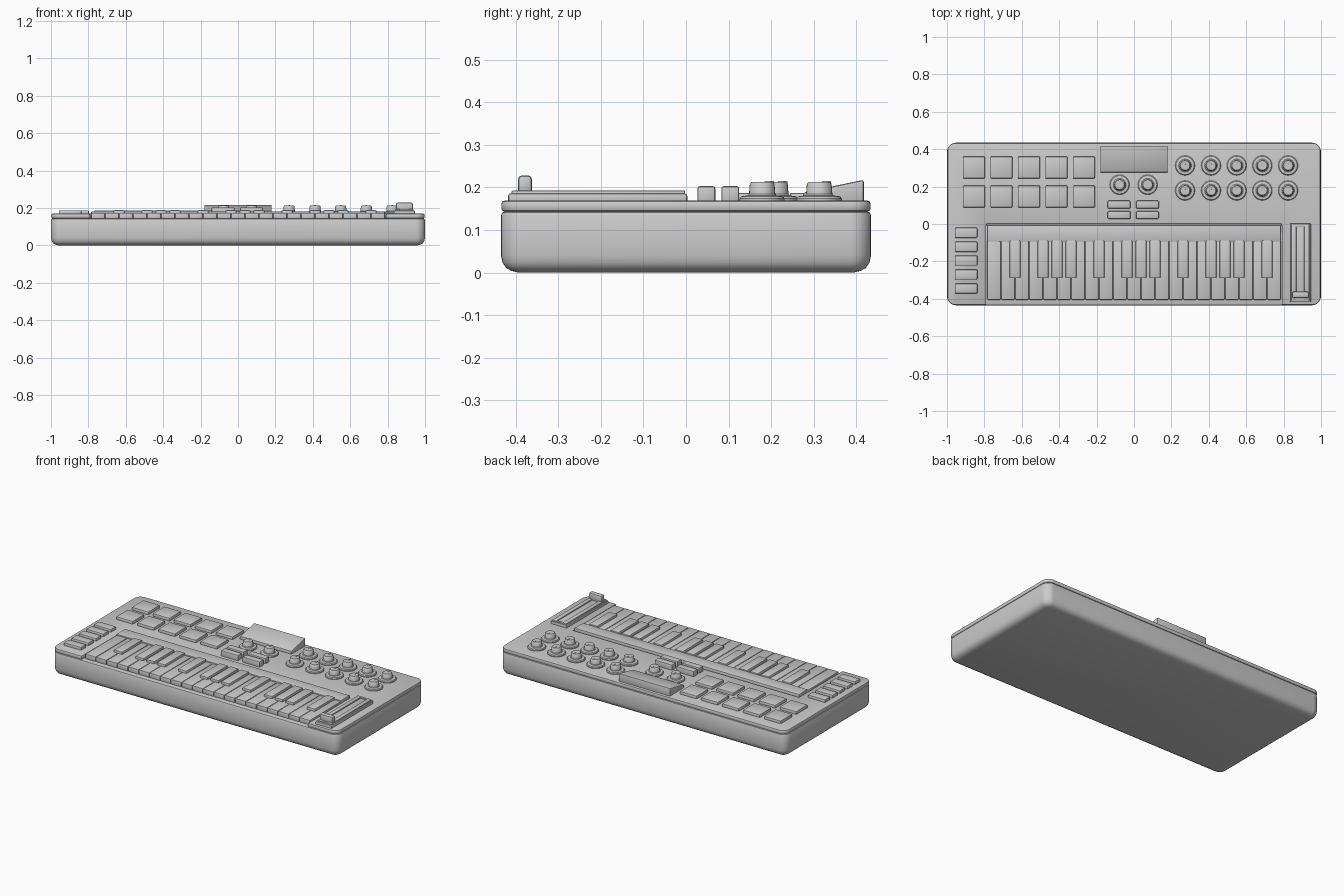
import bpy, bmesh
from math import pi, cos, sin, radians

if "Cube" in bpy.data.objects:
    bpy.data.objects.remove(bpy.data.objects["Cube"])


def finish(name, bm, bevel=0, segs=2):
    """Bevel the hard edges, shade smooth and link the object."""
    bmesh.ops.recalc_face_normals(bm, faces=bm.faces)
    if bevel:
        hard = [e for e in bm.edges if e.calc_face_angle(0) > radians(30)]
        bmesh.ops.bevel(bm, geom=hard, offset=bevel, segments=segs, profile=0.5,
                        affect='EDGES', clamp_overlap=False)
    me = bpy.data.meshes.new(name)
    bm.to_mesh(me)
    bm.free()
    ob = bpy.data.objects.new(name, me)
    bpy.context.collection.objects.link(ob)
    bpy.ops.object.select_all(action='DESELECT')
    ob.select_set(True)
    bpy.context.view_layer.objects.active = ob
    bpy.ops.object.shade_smooth_by_angle(angle=radians(35))
    return ob


def box(name, x0, x1, y0, y1, z0, z1, bevel=0.006):
    bm = bmesh.new()
    bmesh.ops.create_cube(bm, size=1)
    for v in bm.verts:
        v.co = ((x0 + x1) / 2 + v.co.x * (x1 - x0),
                (y0 + y1) / 2 + v.co.y * (y1 - y0),
                (z0 + z1) / 2 + v.co.z * (z1 - z0))
    return finish(name, bm, bevel)


def prism(name, pts, axis_fn, a, b, bevel):
    """Extrude a 2D outline between a and b; axis_fn maps (u, v, w) to xyz."""
    bm = bmesh.new()
    lo = [bm.verts.new(axis_fn(u, v, a)) for u, v in pts]
    hi = [bm.verts.new(axis_fn(u, v, b)) for u, v in pts]
    bm.faces.new(lo)
    bm.faces.new(hi)
    n = len(pts)
    for i in range(n):
        j = (i + 1) % n
        bm.faces.new((lo[i], lo[j], hi[j], hi[i]))
    return finish(name, bm, bevel)


def rounded_rect(w, d, r, n=6):
    pts = []
    for k, (sx, sy) in enumerate(((1, 1), (-1, 1), (-1, -1), (1, -1))):
        for i in range(n + 1):
            t = pi / 2 * (k + i / n)
            pts.append((sx * (w - r) + r * cos(t), sy * (d - r) + r * sin(t)))
    return pts


def lathe(name, x, y, profile, n=24):
    bm = bmesh.new()
    rings = [[bm.verts.new((x + r * cos(2 * pi * i / n), y + r * sin(2 * pi * i / n), z))
              for i in range(n)] for r, z in profile]
    for a, b in zip(rings, rings[1:]):
        for i in range(n):
            j = (i + 1) % n
            bm.faces.new((a[i], a[j], b[j], b[i]))
    bm.faces.new(rings[0])
    bm.faces.new(rings[-1])
    return finish(name, bm)


# Lower case: rounded rectangles stacked up, given as (inset, height)
bm = bmesh.new()
rings = []
for inset, z in ((0.04, 0), (0.024, 0.004), (0.012, 0.011), (0.004, 0.023), (0, 0.04),
                 (0, 0.135), (0.003, 0.141), (0.012, 0.144)):
    rings.append([bm.verts.new((x, y, z)) for x, y in
                  rounded_rect(1 - inset, 0.435 - inset, 0.05 - inset)])
for a, b in zip(rings, rings[1:]):
    for i in range(len(a)):
        j = (i + 1) % len(a)
        bm.faces.new((a[i], a[j], b[j], b[i]))
bm.faces.new(rings[0])
bm.faces.new(rings[-1])
finish("lower_case", bm)

# Top panel with the keyboard notch open to the front
outline = rounded_rect(0.998, 0.434, 0.045)
outline = outline[:21] + [(-0.79, -0.434), (-0.79, 0), (0.79, 0), (0.79, -0.434)] + outline[21:]
prism("top_panel", outline, lambda u, v, w: (u, v, w), 0.143, 0.169, 0.008)

# Keyboard
KW = 1.572 / 21
for i in range(21):
    x = -0.786 + i * KW
    box("white_key", x + 0.001, x + KW - 0.001, -0.405, -0.085, 0.138, 0.173, 0.004)
for i in (2, 4, 5, 6, 8, 10, 11, 12, 14, 16, 17, 18, 20):
    x = -0.786 + i * KW
    box("black_key", x - 0.029, x + 0.029, -0.29, -0.088, 0.16, 0.188, 0.005)
box("keyboard_strip", -0.786, 0.786, -0.094, -0.006, 0.138, 0.18, 0.005)

# Drum pads
for i in range(5):
    for y in (0.302, 0.147):
        x = -0.856 + i * 0.147
        box("pad", x - 0.059, x + 0.059, y - 0.059, y + 0.059, 0.16, 0.187)

# Left side buttons and centre buttons
for i in range(5):
    y = -0.047 - i * 0.0745
    box("side_button", -0.958, -0.837, y - 0.027, y + 0.027, 0.16, 0.187)
for x in (-0.08, 0.072):
    for y in (0.048, 0.104):
        box("centre_button", x - 0.061, x + 0.061, y - 0.021, y + 0.021, 0.16, 0.203)

# Knobs: flared skirt, cap and pointer
spots = [(x, y) for x in (0.273, 0.412, 0.549, 0.686, 0.824) for y in (0.313, 0.179)]
for x, y in spots + [(-0.077, 0.21), (0.073, 0.21)]:
    lathe("knob", x, y, [(0.053, 0.162), (0.053, 0.174), (0.049, 0.179), (0.034, 0.181),
                         (0.031, 0.184), (0.029, 0.208), (0.025, 0.213)])
    box("knob_pointer", x - 0.004, x + 0.004, y + 0.006, y + 0.028, 0.205, 0.215, 0.001)

# Tilted display
prism("display", [(0.275, 0.16), (0.418, 0.16), (0.418, 0.218), (0.275, 0.188)],
      lambda u, v, w: (w, u, v), -0.18, 0.18, 0.006)

# Slider: base, raised frame around the slot, and handle
box("slider_base", 0.833, 0.946, -0.418, 0.003, 0.16, 0.186)
for x in (0.854, 0.924):
    box("slider_rail", x - 0.014, x + 0.014, -0.41, -0.002, 0.18, 0.193, 0.004)
for y in (-0.403, -0.009):
    box("slider_end", 0.86, 0.92, y - 0.007, y + 0.007, 0.18, 0.1925, 0.003)
box("slider_handle", 0.845, 0.935, -0.395, -0.362, 0.18, 0.228, 0.009)
